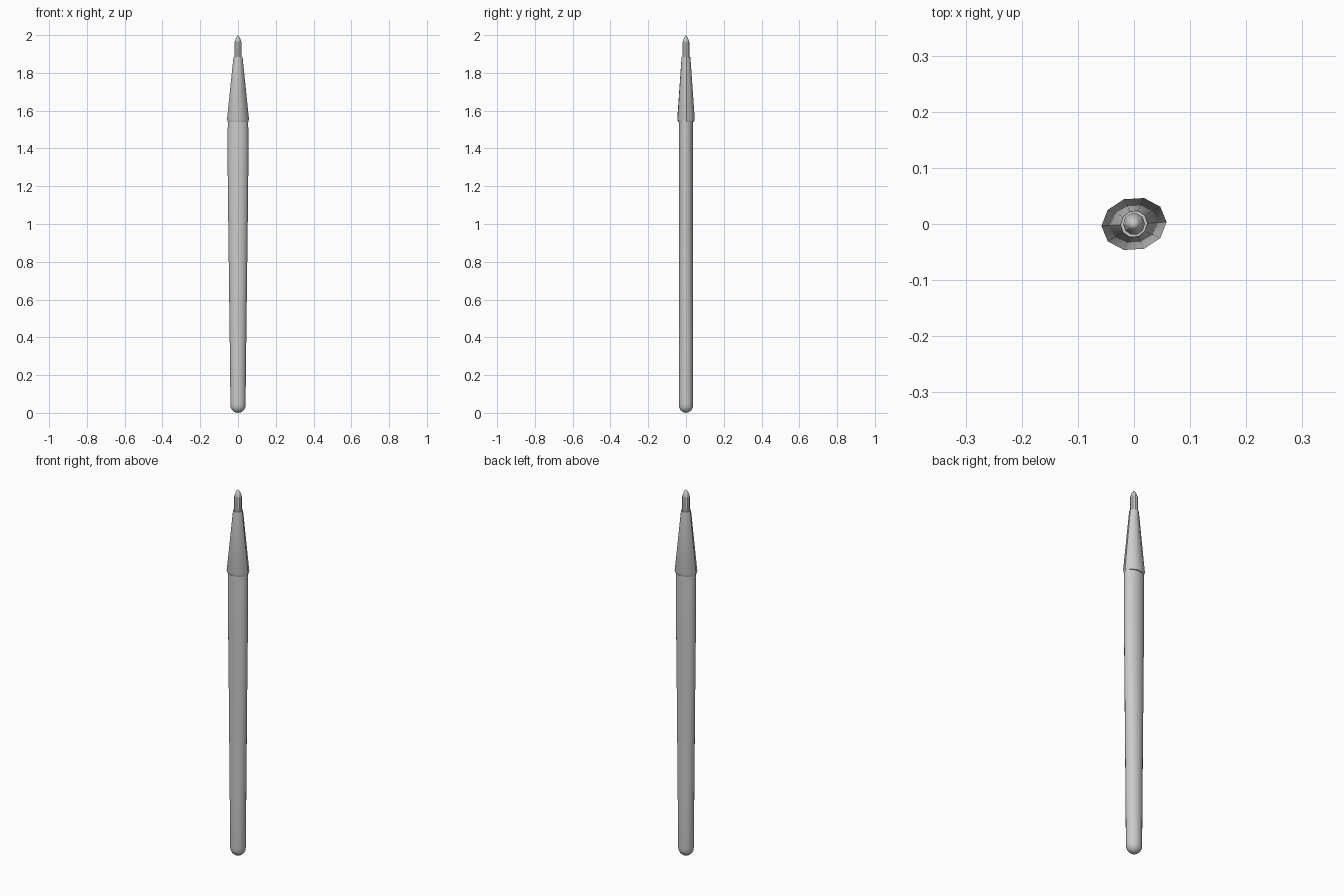
import bpy, bmesh, math

if "Cube" in bpy.data.objects:
    bpy.data.objects.remove(bpy.data.objects["Cube"])


def loft(name, rings, sides, shear=0.0, angle=40):
    """Stack of elliptical rings (z, rx, ry); zero radius makes a pole."""
    bm = bmesh.new()
    prev = None
    for z, rx, ry in rings:
        if rx == 0:
            ring = [bm.verts.new((0, 0, z))]
        else:
            ring = []
            for i in range(sides):
                a = 2 * math.pi * i / sides
                x, y = rx * math.cos(a), ry * math.sin(a)
                ring.append(bm.verts.new((x, y + shear * x, z)))
        if prev:
            for i in range(sides):
                j = (i + 1) % sides
                if len(prev) == 1:
                    bm.faces.new((prev[0], ring[j], ring[i]))
                elif len(ring) == 1:
                    bm.faces.new((prev[i], prev[j], ring[0]))
                else:
                    bm.faces.new((prev[i], prev[j], ring[j], ring[i]))
        prev = ring
    bmesh.ops.recalc_face_normals(bm, faces=bm.faces)
    mesh = bpy.data.meshes.new(name)
    bm.to_mesh(mesh)
    bm.free()
    ob = bpy.data.objects.new(name, mesh)
    bpy.context.collection.objects.link(ob)
    bpy.ops.object.select_all(action='DESELECT')
    ob.select_set(True)
    bpy.context.view_layer.objects.active = ob
    bpy.ops.object.shade_smooth_by_angle(angle=math.radians(angle))
    return ob


# Slender handle: rounded butt, widening sideways toward the collar
butt = [(0.04 * (1 - math.cos(t)), 0.04 * math.sin(t), 0.037 * math.sin(t))
        for t in (math.radians(d) for d in (25, 50, 75))]
loft("handle", [(0, 0, 0)] + butt +
     [(0.05, 0.04, 0.037), (0.4, 0.044, 0.037), (0.8, 0.049, 0.037),
      (1.2, 0.054, 0.037), (1.4, 0.055, 0.037), (1.55, 0.054, 0.037),
      (1.55, 0, 0)], 20)

# Tapered ten-sided collar with a small lip underneath and a hollow rim
loft("collar", [(1.54, 0, 0), (1.54, 0.054, 0.043), (1.555, 0.058, 0.0475),
                (1.885, 0.024, 0.024), (1.885, 0.019, 0.019)],
     10, shear=0.06, angle=40)

# Pointed tip
loft("tip", [(1.86, 0, 0), (1.86, 0.0195, 0.0195), (1.96, 0.0195, 0.0195),
             (1.985, 0.011, 0.011), (2.0, 0, 0)], 10, angle=30)
